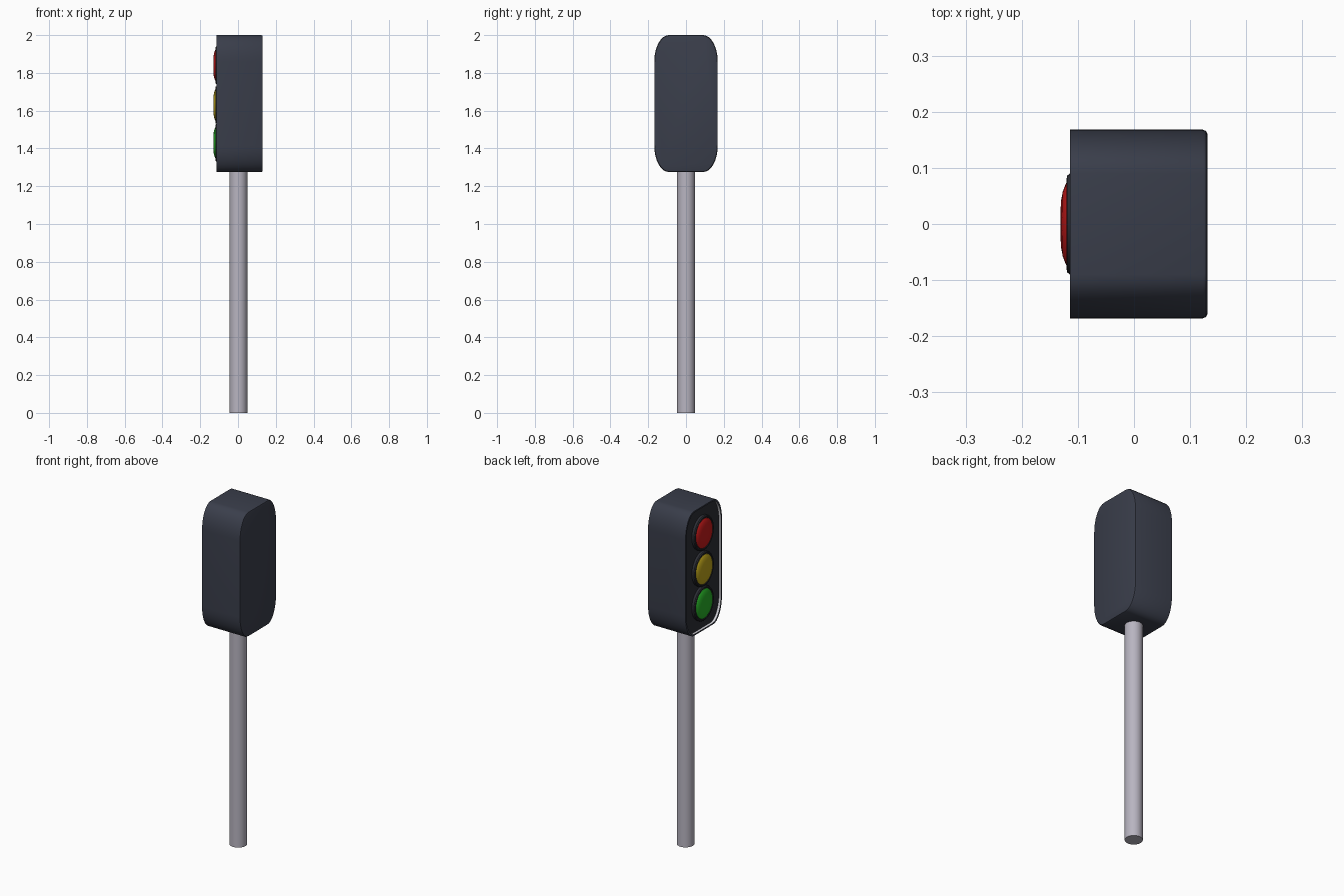
import bpy, bmesh, math

if "Cube" in bpy.data.objects:
    bpy.data.objects.remove(bpy.data.objects["Cube"])


def material(name, rgb):
    m = bpy.data.materials.new(name)
    m.diffuse_color = (*rgb, 1)
    m.use_nodes = True
    m.node_tree.nodes["Principled BSDF"].inputs["Base Color"].default_value = m.diffuse_color
    return m


def loft(name, rings, mat, cap_start=False, cap_end=False, angle=35):
    """Skin a series of matching loops that run along the x axis."""
    bm = bmesh.new()
    loops = [[bm.verts.new(p) for p in r] for r in rings]
    n = len(loops[0])
    for a, b in zip(loops, loops[1:]):
        for i in range(n):
            j = (i + 1) % n
            bm.faces.new((a[j], a[i], b[i], b[j]))
    if cap_start:
        bm.faces.new(loops[0])
    if cap_end:
        bm.faces.new(loops[-1][::-1])
    mesh = bpy.data.meshes.new(name)
    bm.to_mesh(mesh)
    bm.free()
    mesh.materials.append(mat)
    obj = bpy.data.objects.new(name, mesh)
    bpy.context.collection.objects.link(obj)
    smooth(obj, angle)
    return obj


def smooth(obj, angle=35):
    bpy.ops.object.select_all(action='DESELECT')
    obj.select_set(True)
    bpy.context.view_layer.objects.active = obj
    bpy.ops.object.shade_smooth_by_angle(angle=math.radians(angle))


def case_ring(x, inset):
    """Rounded rectangle with tall elliptical corners."""
    hy, hz, ry, rz, steps = 0.168 - inset, 0.3625 - inset, 0.078, 0.14, 8
    pts = []
    for q, (sy, sz) in enumerate([(1, 1), (-1, 1), (-1, -1), (1, -1)]):
        for k in range(steps + 1):
            t = math.pi / 2 * (q + k / steps)
            pts.append((x, sy * (hy - ry) + ry * math.cos(t),
                        1.6375 + sz * (hz - rz) + rz * math.sin(t)))
    return pts


def oval_ring(x, r, z, n=32):
    """Slightly tall oval for the lights."""
    return [(x, 0.09 * r * math.cos(2 * math.pi * i / n),
             z + 0.1 * r * math.sin(2 * math.pi * i / n)) for i in range(n)]


dark = material("dark_casing", (0.042, 0.048, 0.07))
black = material("dark_panel", (0.025, 0.027, 0.035))
grey = material("pole_grey", (0.48, 0.46, 0.53))
pale = material("pale_lining", (0.7, 0.7, 0.75))

# Pole
bpy.ops.mesh.primitive_cylinder_add(vertices=32, radius=0.047, depth=1.3,
                                    location=(0.002, 0, 0.65))
pole = bpy.context.object
pole.name = "pole"
pole.data.materials.append(grey)
smooth(pole)

# Casing with softened back edge and thin front rim
loft("casing", [case_ring(x, i) for x, i in
                [(0.131, 0.008), (0.1285, 0.0025), (0.123, 0),
                 (-0.114, 0), (-0.114, 0.008)]], dark, cap_start=True)

# Pale inner lining of the rim and the recessed panel
loft("rim_lining", [case_ring(-0.114, 0.008), case_ring(-0.1, 0.008)], pale)
loft("face_panel", [case_ring(-0.1, 0.008), case_ring(-0.1, 0.04)],
     black, cap_end=True)

# Three lights, each a bezel and a domed lens
lights = [("red", 1.84, (0.55, 0.01, 0.01)),
          ("yellow", 1.63, (0.5, 0.36, 0.01)),
          ("green", 1.43, (0.02, 0.42, 0.02))]
bezel = [(-0.098, 1.0), (-0.114, 1.0), (-0.119, 0.96), (-0.12, 0.9),
         (-0.118, 0.86), (-0.105, 0.85)]
lens = [(-0.105, 0.86), (-0.118, 0.85), (-0.122, 0.79), (-0.127, 0.64),
        (-0.1297, 0.48), (-0.1307, 0.32), (-0.131, 0.1)]
for color, z, rgb in lights:
    loft(color + "_bezel", [oval_ring(x, r, z) for x, r in bezel], black)
    loft(color + "_lens", [oval_ring(x, r, z) for x, r in lens],
         material(color + "_glass", rgb), cap_end=True, angle=50)
